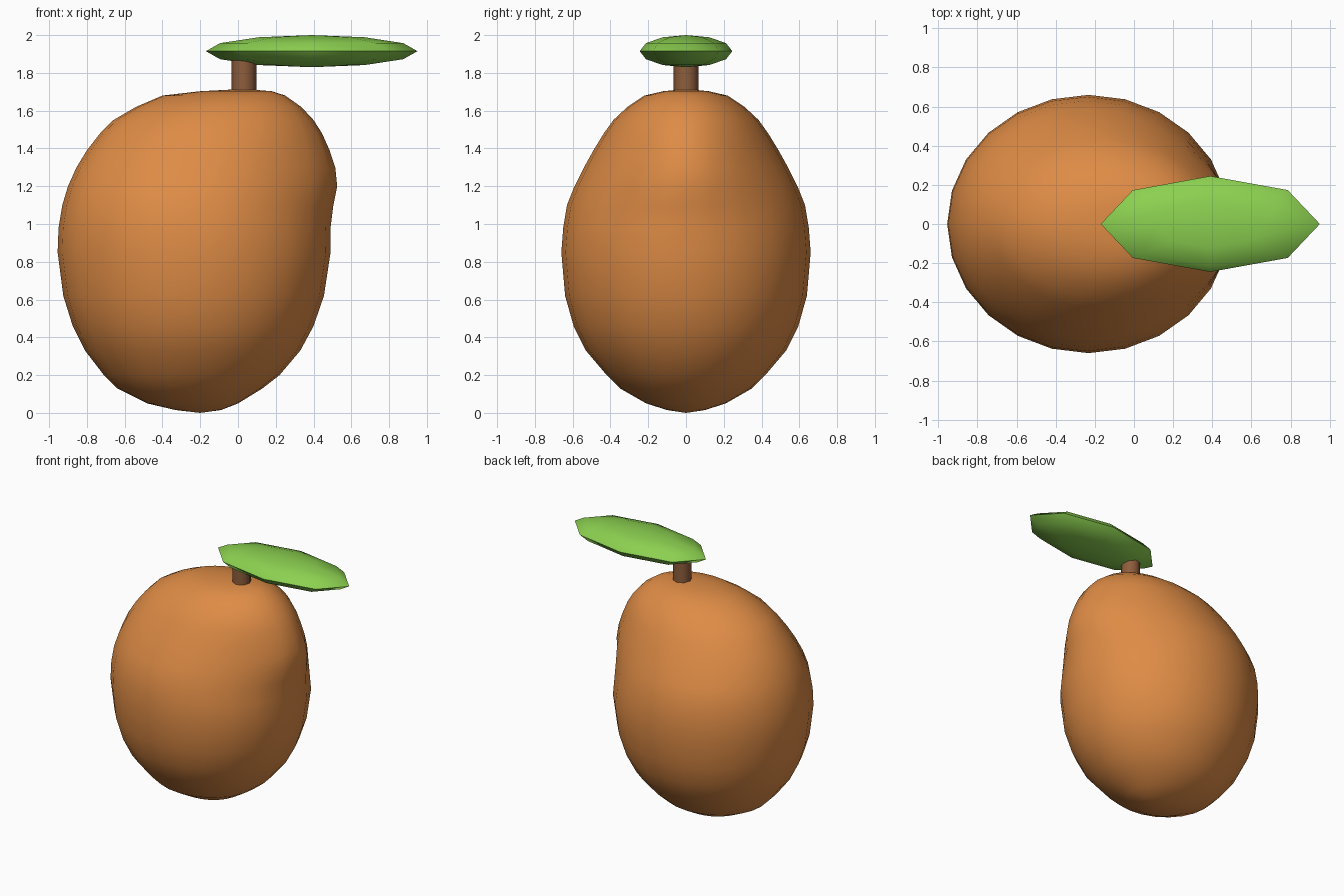
import bpy, bmesh, math

if "Cube" in bpy.data.objects:
    bpy.data.objects.remove(bpy.data.objects["Cube"])


def material(name, color):
    m = bpy.data.materials.new(name)
    m.diffuse_color = (*color, 1)
    m.use_nodes = True
    m.node_tree.nodes["Principled BSDF"].inputs["Base Color"].default_value = m.diffuse_color
    return m


def finish(obj, name, mat, angle):
    obj.name = name
    obj.data.materials.clear()
    obj.data.materials.append(mat)
    bpy.ops.object.select_all(action='DESELECT')
    obj.select_set(True)
    bpy.context.view_layer.objects.active = obj
    bpy.ops.object.shade_smooth_by_angle(angle=math.radians(angle))


orange = material("ripe orange", (0.73, 0.26, 0.06))
brown = material("stem brown", (0.27, 0.11, 0.045))
green = material("leaf green", (0.26, 0.63, 0.08))

# Fruit rings: height, left x, right x, half depth, beak bulge on the right
rings = [
    (0.015, -0.33, -0.09, 0.10, 0), (0.05, -0.48, 0.00, 0.21, 0),
    (0.13, -0.64, 0.13, 0.35, 0), (0.20, -0.71, 0.22, 0.42, 0),
    (0.33, -0.81, 0.33, 0.53, 0), (0.46, -0.875, 0.40, 0.595, 0),
    (0.62, -0.925, 0.455, 0.64, 0), (0.85, -0.955, 0.49, 0.66, 0),
    (0.98, -0.95, 0.49, 0.65, 0.02), (1.10, -0.93, 0.505, 0.63, 0.06),
    (1.20, -0.90, 0.525, 0.59, 0.09), (1.30, -0.855, 0.515, 0.54, 0.09),
    (1.39, -0.80, 0.485, 0.49, 0.07), (1.48, -0.73, 0.445, 0.435, 0.04),
    (1.55, -0.66, 0.40, 0.385, 0.02), (1.62, -0.54, 0.335, 0.31, 0),
    (1.68, -0.40, 0.25, 0.22, 0), (1.703, -0.20, 0.18, 0.12, 0),
]
SIDES = 24
bm = bmesh.new()
loops = []
for z, left, right, depth, beak in rings:
    right -= beak
    cx, rx = (left + right) / 2, (right - left) / 2
    loop = []
    for i in range(SIDES):
        a = 2 * math.pi * i / SIDES
        bulge = beak * max(0, math.cos(a)) ** 6
        loop.append(bm.verts.new((cx + rx * math.cos(a) + bulge,
                                  depth * math.sin(a), z)))
    loops.append(loop)
for low, high in zip(loops, loops[1:]):
    for i in range(SIDES):
        j = (i + 1) % SIDES
        bm.faces.new((low[i], low[j], high[j], high[i]))
for loop, tip in ((loops[0], (-0.2, 0, 0)), (loops[-1], (0.03, 0, 1.715))):
    pole = bm.verts.new(tip)
    for i in range(SIDES):
        bm.faces.new((loop[i], loop[(i + 1) % SIDES], pole))
bmesh.ops.recalc_face_normals(bm, faces=bm.faces)
mesh = bpy.data.meshes.new("fruit")
bm.to_mesh(mesh)
bm.free()
fruit = bpy.data.objects.new("fruit", mesh)
bpy.context.collection.objects.link(fruit)
finish(fruit, "fruit", orange, 60)

# Stem
bpy.ops.mesh.primitive_cylinder_add(vertices=8, radius=0.066, depth=0.2,
                                    location=(0.031, 0, 1.79))
finish(bpy.context.object, "stem", brown, 60)

# Leaf: a flattened low-poly ellipsoid
bpy.ops.mesh.primitive_uv_sphere_add(segments=8, ring_count=6, radius=1,
                                     location=(0.39, 0, 1.915))
leaf = bpy.context.object
leaf.scale = (0.56, 0.245, 0.085)
bpy.ops.object.transform_apply(location=False, rotation=False, scale=True)
finish(leaf, "leaf", green, 60)
